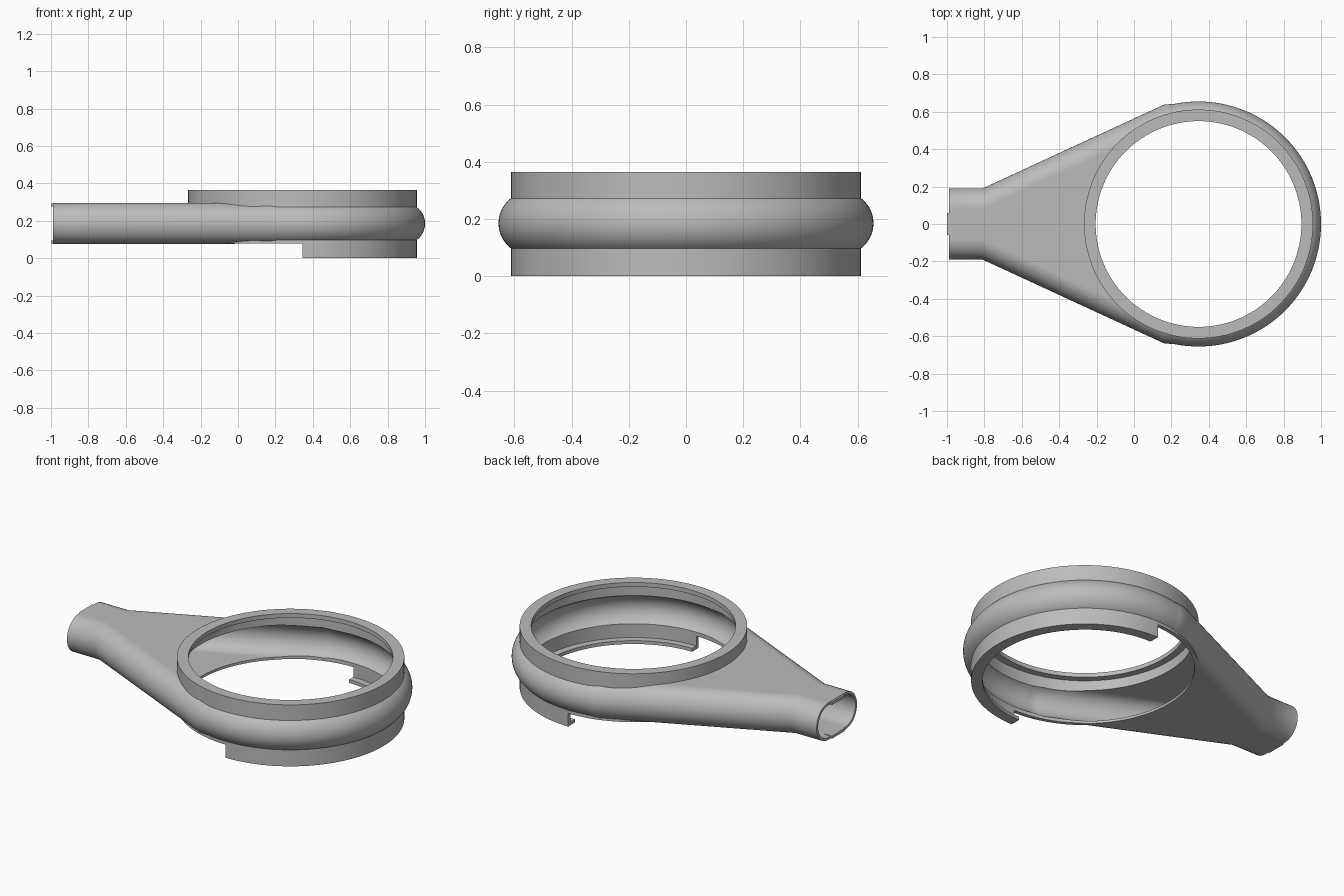
import bpy, bmesh
from math import sin, cos, pi, acos
from mathutils import Vector

if "Cube" in bpy.data.objects:
    bpy.data.objects.remove(bpy.data.objects["Cube"])

CX = 0.345        # ring centre
MID = 0.185       # mid height of duct and bulge
ROUND = 0.11      # rounding radius of duct sides and bulge
WALL = 0.015
CORE = 0.545      # radius of the bulge's centre line

grey = bpy.data.materials.new("plain grey")
grey.use_nodes = True
grey.diffuse_color = (0.5, 0.5, 0.5, 1)
grey.node_tree.nodes["Principled BSDF"].inputs["Base Color"].default_value = (0.5, 0.5, 0.5, 1)


def finish(bm, name):
    bmesh.ops.remove_doubles(bm, verts=bm.verts, dist=1e-5)
    bmesh.ops.recalc_face_normals(bm, faces=bm.faces)
    mesh = bpy.data.meshes.new(name)
    bm.to_mesh(mesh)
    bm.free()
    mesh.materials.append(grey)
    obj = bpy.data.objects.new(name, mesh)
    bpy.context.collection.objects.link(obj)
    return obj


def lathe(name, profile, steps=128):
    """Solid of revolution about the ring axis from (radius, height) points."""
    bm = bmesh.new()
    verts = [bm.verts.new((CX + r, 0, z)) for r, z in profile]
    edges = [bm.edges.new(pair) for pair in zip(verts, verts[1:])]
    bmesh.ops.spin(bm, geom=verts + edges, cent=(CX, 0, 0), axis=(0, 0, 1),
                   angle=2 * pi, steps=steps)
    return finish(bm, name)


def duct(name, stations, r, n=20):
    """Loft of rounded slots; each station is (x, half width)."""
    bm = bmesh.new()
    rings = []
    for x, w in stations:
        ring = []
        for side in (1, -1):
            for i in range(n + 1):
                a = -pi / 2 + pi * i / n
                ring.append(bm.verts.new((x, side * (w - r + r * cos(a)),
                                          MID + side * r * sin(a))))
        rings.append(ring)
    for a, b in zip(rings, rings[1:]):
        for i in range(len(a)):
            j = (i + 1) % len(a)
            bm.faces.new((a[i], a[j], b[j], b[i]))
    bm.faces.new(rings[0])
    bm.faces.new(rings[-1])
    return finish(bm, name)


def box(name, lo, hi):
    bm = bmesh.new()
    bmesh.ops.create_cube(bm, size=1)
    lo, hi = Vector(lo), Vector(hi)
    for v in bm.verts:
        v.co = (lo + hi) / 2 + v.co * (hi - lo)
    return finish(bm, name)


def bulge(r, wall_radius, n=20):
    """Rounded bulge standing out from a cylindrical wall, bottom to top."""
    a = acos((wall_radius - CORE) / r)
    angles = [-a + 2 * a * i / n for i in range(n + 1)]
    return [(CORE + r * cos(t), MID + r * sin(t)) for t in angles]


def combine(target, other, operation):
    mod = target.modifiers.new("combine", 'BOOLEAN')
    mod.object, mod.operation, mod.solver = other, operation, 'EXACT'
    bpy.context.view_layer.objects.active = target
    bpy.ops.object.modifier_apply(modifier=mod.name)
    bpy.data.objects.remove(other)


# Outer shape: collar, bulge and half skirt, joined to the tapered duct
body = lathe("duct_ring_housing",
             [(0, 0), (0.612, 0)] + bulge(ROUND, 0.612) + [(0.612, 0.365), (0, 0.365)])
combine(body, box("skirt_cutter", (-0.5, -1, -0.1), (CX, 1, 0.078)), 'DIFFERENCE')
outer = [(-0.99, 0.19), (-0.81, 0.19), (0.16, 0.638), (CX, 0.653)]
combine(body, duct("outer_duct", outer, ROUND), 'UNION')

# Cavity: bore with inward lips, groove behind the bulge, and air passage
inner_r = ROUND - WALL
cavity = lathe("bore_cutter",
               [(0, -0.05), (0.55, -0.05), (0.55, 0.02), (0.59, 0.02)]
               + bulge(inner_r, 0.59)
               + [(0.59, 0.34), (0.55, 0.34), (0.55, 0.45), (0, 0.45)])
inner = [(x, w - WALL) for x, w in outer]
inner[0] = (-1.1, inner[0][1])
combine(cavity, duct("passage_cutter", inner, inner_r), 'UNION')
combine(body, cavity, 'DIFFERENCE')

# Smooth shading with sharp rims
bpy.ops.object.select_all(action='DESELECT')
body.select_set(True)
bpy.context.view_layer.objects.active = body
bpy.ops.object.shade_smooth_by_angle(angle=pi / 6)
normals = body.modifiers.new("even_normals", 'WEIGHTED_NORMAL')
normals.keep_sharp = True

# Small catches inside the mouth, above and below
for name, side in (("upper_mouth_catch", 1), ("lower_mouth_catch", -1)):
    z = MID + side * 0.1
    box(name, (-1, -0.06, z - 0.008), (-0.95, 0.06, z + 0.008))
